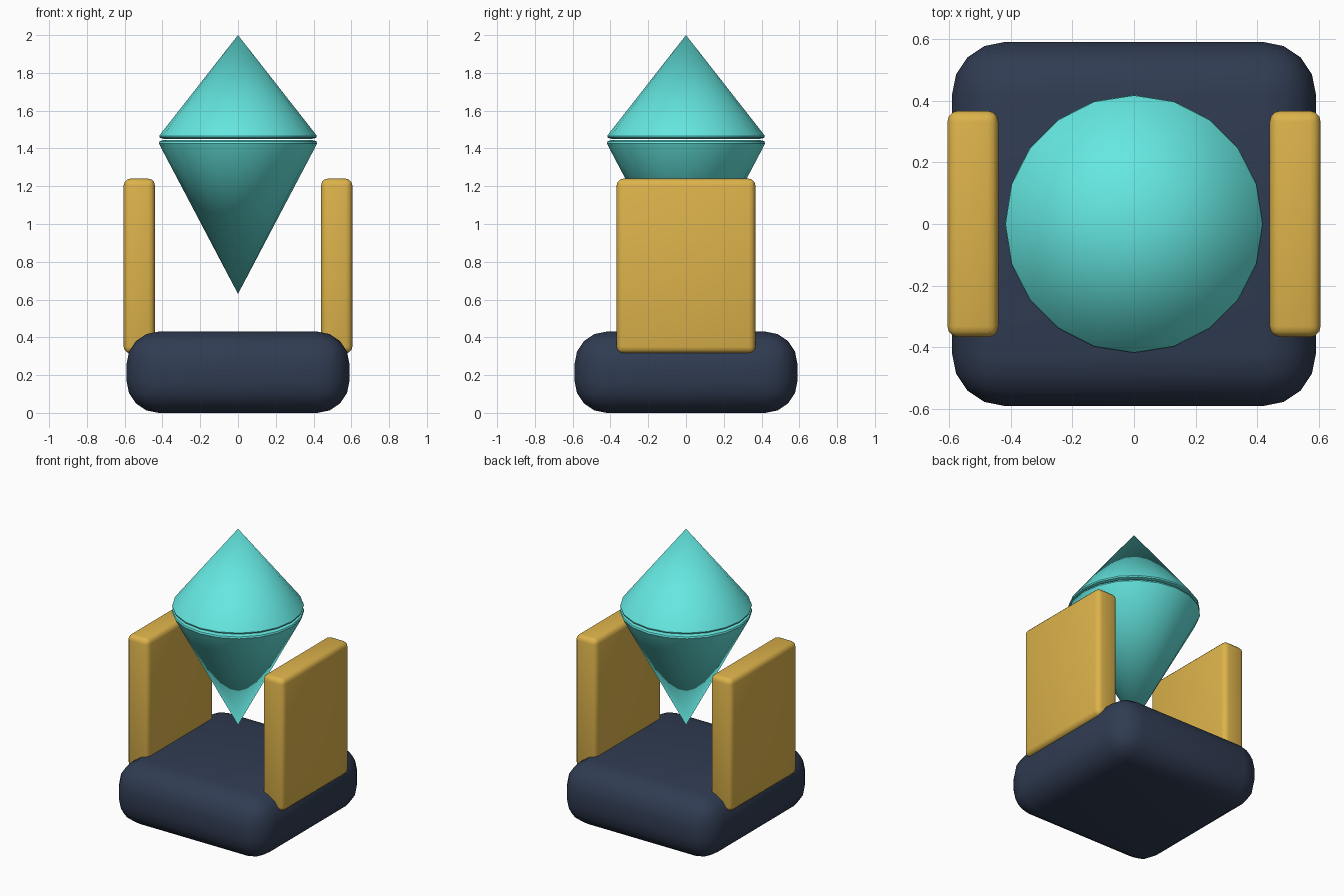
import bpy, bmesh, math

if "Cube" in bpy.data.objects:
    bpy.data.objects.remove(bpy.data.objects["Cube"])


def material(name, rgb):
    m = bpy.data.materials.new(name)
    m.diffuse_color = (*rgb, 1)
    m.use_nodes = True
    m.node_tree.nodes["Principled BSDF"].inputs["Base Color"].default_value = m.diffuse_color
    return m


NAVY = material("navy", (0.03, 0.045, 0.085))
GOLD = material("gold", (0.72, 0.45, 0.07))
TEAL = material("teal", (0.13, 0.80, 0.75))


def finish(bm, name, mat):
    bmesh.ops.recalc_face_normals(bm, faces=bm.faces)
    me = bpy.data.meshes.new(name)
    bm.to_mesh(me)
    bm.free()
    me.materials.append(mat)
    ob = bpy.data.objects.new(name, me)
    bpy.context.collection.objects.link(ob)
    bpy.ops.object.select_all(action='DESELECT')
    ob.select_set(True)
    bpy.context.view_layer.objects.active = ob
    bpy.ops.object.shade_smooth_by_angle(angle=math.radians(35))
    return ob


def rounded_box(name, lo, hi, bevel, segments, mat):
    bm = bmesh.new()
    bmesh.ops.create_cube(bm, size=1)
    for v in bm.verts:
        v.co = [(a + b) / 2 + c * (b - a) for a, b, c in zip(lo, hi, v.co)]
    bmesh.ops.bevel(bm, geom=bm.edges[:], offset=bevel, segments=segments,
                    profile=0.5, affect='EDGES')
    return finish(bm, name, mat)


def spiked_lathe(name, tip_z, rings, mat, sides=20):
    """Pointed solid: one tip vertex, then (radius, z) rings, then a flat cap."""
    bm = bmesh.new()
    tip = bm.verts.new((0, 0, tip_z))
    loops = [[bm.verts.new((r * math.cos(math.tau * i / sides),
                            r * math.sin(math.tau * i / sides), z))
              for i in range(sides)] for r, z in rings]
    for i in range(sides):
        j = (i + 1) % sides
        bm.faces.new((tip, loops[0][i], loops[0][j]))
        for a, b in zip(loops, loops[1:]):
            bm.faces.new((a[i], b[i], b[j], a[j]))
    bm.faces.new(loops[-1])
    return finish(bm, name, mat)


# Rounded plinth
rounded_box("base", (-0.59, -0.59, 0), (0.59, 0.59, 0.43), 0.17, 4, NAVY)

# Upright plates on both sides
for side, x in (("left", -0.5225), ("right", 0.5225)):
    rounded_box(side + "_plate", (x - 0.0825, -0.367, 0.315),
                (x + 0.0825, 0.367, 1.24), 0.035, 3, GOLD)

# Floating crystal: two cones with softened rims
spiked_lathe("crystal_top", 2.0,
             [(0.405, 1.483), (0.417, 1.466), (0.415, 1.457), (0.39, 1.45)], TEAL)
spiked_lathe("crystal_bottom", 0.63,
             [(0.408, 1.405), (0.419, 1.427), (0.415, 1.438), (0.39, 1.446)], TEAL)
